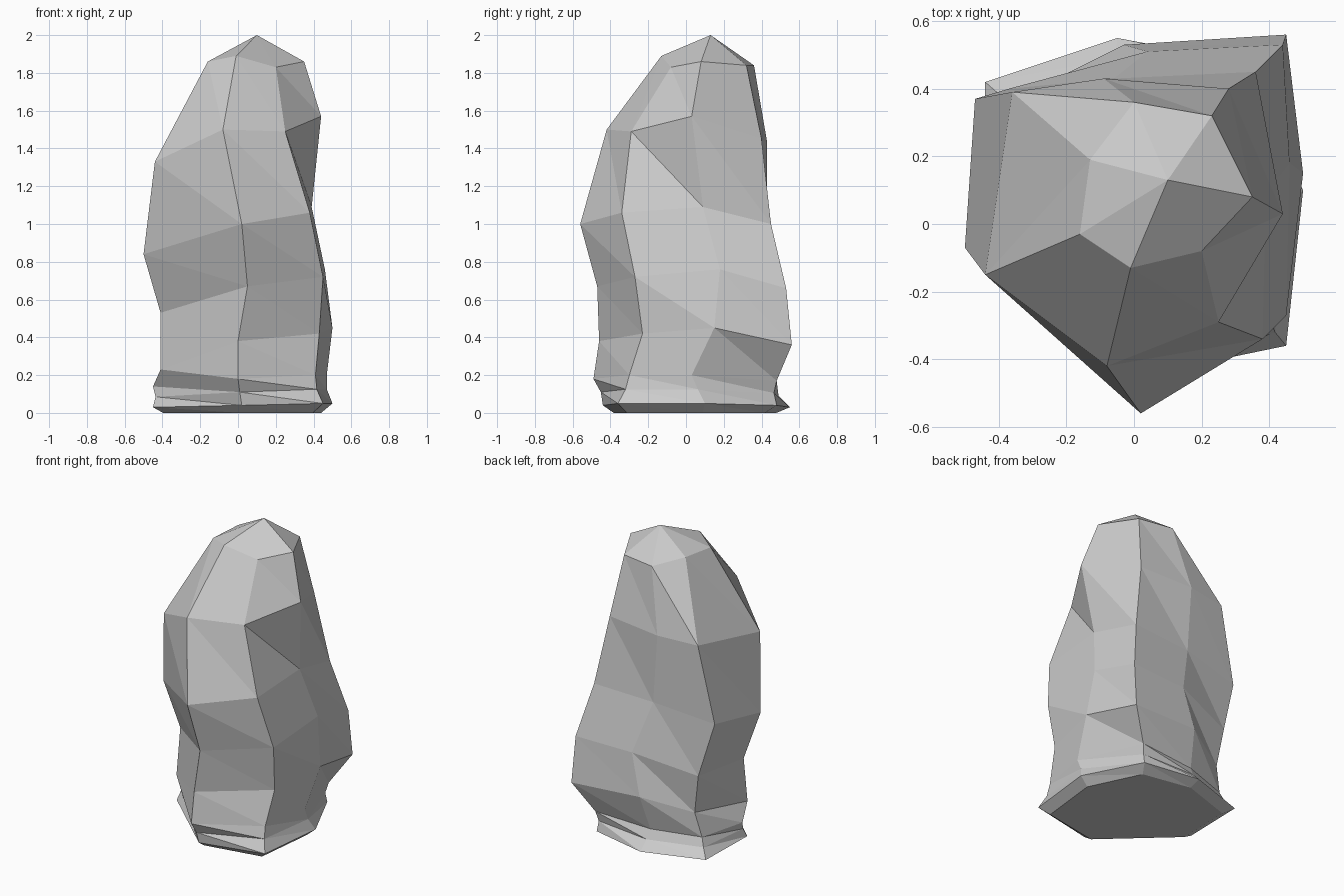
import bpy, bmesh
from mathutils import Vector

bm = bmesh.new()
ridges = []


def ridge(*pts):
    """One vertical ridge line of the rock, listed from shoulder to foot."""
    p = [Vector(q) for q in pts]
    groove = (p[5] + p[6]) / 2                    # pinched groove above the foot
    groove.x *= 0.97
    groove.y *= 0.97
    sole = Vector((p[6].x * 0.88, p[6].y * 0.87, 0))
    ridges.append([bm.verts.new(v) for v in p[:6] + [groove, p[6], sole]])


# front, front right, right
ridge((-.01, -.13, 1.89), (-.08, -.42, 1.5), (.02, -.56, 1.0), (.05, -.47, .67),
      (0, -.46, .38), (0, -.49, .18), (.02, -.44, .04))
ridge((.20, -.08, 1.83), (.25, -.29, 1.49), (.38, -.34, 1.06), (.45, -.27, .72),
      (.43, -.23, .42), (.41, -.30, .2), (.45, -.36, .05))
ridge((.35, .08, 1.86), (.44, .03, 1.57), (.39, .09, 1.09), (.46, .18, .76),
      (.50, .15, .45), (.47, .03, .2), (.50, .10, .05))
# back right, back, back left, left
ridge((.23, .32, 1.84), (.28, .40, 1.45), (.36, .45, 1.0), (.44, .53, .66),
      (.45, .56, .36), (.33, .48, .17), (.32, .48, .04))
ridge((0, .36, 1.84), (-.09, .43, 1.43), (-.06, .43, .98), (.04, .51, .65),
      (-.03, .53, .38), (-.06, .46, .15), (-.05, .55, .03))
ridge((-.13, .19, 1.87), (-.36, .39, 1.42), (-.47, .37, .92), (-.37, .40, .56),
      (-.33, .38, .30), (-.37, .36, .14), (-.44, .42, .03))
ridge((-.16, -.03, 1.86), (-.44, -.15, 1.33), (-.50, -.07, .84), (-.41, -.02, .53),
      (-.41, -.06, .23), (-.45, .05, .14), (-.45, 0, .03))

# faceted sides, cap and flat sole
apex = bm.verts.new((.10, .13, 2.0))
for a, b in zip(ridges, ridges[1:] + ridges[:1]):
    bm.faces.new((apex, a[0], b[0]))
    for i in range(len(a) - 1):
        bm.faces.new((a[i], a[i + 1], b[i + 1]))
        bm.faces.new((a[i], b[i + 1], b[i]))
bm.faces.new([r[-1] for r in reversed(ridges)])
bmesh.ops.recalc_face_normals(bm, faces=bm.faces)

mesh = bpy.data.meshes.new("standing_rock")
bm.to_mesh(mesh)
bm.free()
bpy.context.collection.objects.link(bpy.data.objects.new("standing_rock", mesh))
